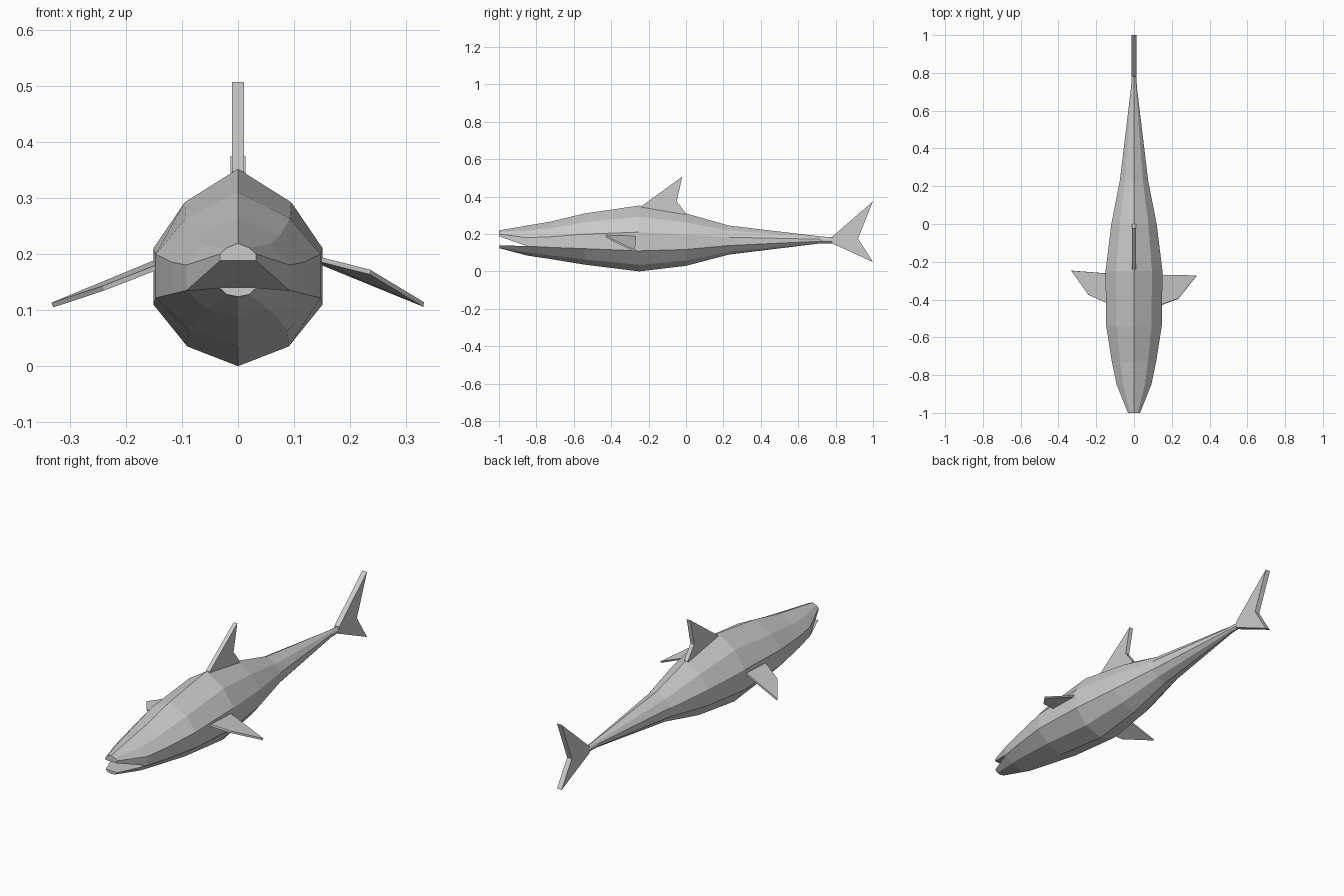
import bpy, bmesh
from mathutils import Vector

if "Cube" in bpy.data.objects:
    bpy.data.objects.remove(bpy.data.objects["Cube"])

# single skin colour
skin = bpy.data.materials.new("grey_skin")
skin.use_nodes = True
GREY = (0.6, 0.6, 0.6, 1)
skin.diffuse_color = GREY
skin.node_tree.nodes["Principled BSDF"].inputs["Base Color"].default_value = GREY


def finish(name, bm):
    bmesh.ops.recalc_face_normals(bm, faces=bm.faces)
    mesh = bpy.data.meshes.new(name)
    bm.to_mesh(mesh)
    bm.free()
    mesh.materials.append(skin)
    obj = bpy.data.objects.new(name, mesh)
    bpy.context.collection.objects.link(obj)
    return obj


def plate(name, outline, thickness):
    """Flat fin: an outline thickened evenly along its normal."""
    bm = bmesh.new()
    pts = [Vector(p) for p in outline]
    normal = (pts[1] - pts[0]).cross(pts[2] - pts[0]).normalized()
    a, b = ([bm.verts.new(p + normal * s * thickness / 2) for p in pts] for s in (-1, 1))
    bm.faces.new(a)
    bm.faces.new(b[::-1])
    for i in range(len(pts)):
        j = (i + 1) % len(pts)
        bm.faces.new((a[i], a[j], b[j], b[i]))
    return finish(name, bm)


# half section, top to bottom: (share of half width, share of height)
SECTION = [(0, 1), (.63, .83), (1, .597), (1, .3125), (.6, .1), (0, 0)]
# stations: y, top, bottom, half width
STATIONS = [(-.85, .245, .085, .092), (-.73, .265, .067, .117),
            (-.54, .31, .036, .147), (-.25, .352, 0, .151), (0, .31, .03, .12),
            (.23, .245, .09, .075), (.72, .187, .15, .016), (.79, .182, .15, .011)]


def loop_points(half):
    """Close a half section running top to bottom with its mirror image."""
    return half + [(-x, y, z) for x, y, z in half[-2:0:-1]]


# body: ten-sided loft
bm = bmesh.new()
rings = []
for y, top, bottom, width in STATIONS:
    half = [(u * width, y, bottom + v * (top - bottom)) for u, v in SECTION]
    rings.append([bm.verts.new(p) for p in loop_points(half)])
for a, b in zip(rings, rings[1:]):
    for i in range(10):
        j = (i + 1) % 10
        bm.faces.new((a[i], a[j], b[j], b[i]))
bm.faces.new(rings[-1])

# open jaws: two tips that meet at the mouth corners of the first ring
first = rings[0]
upper_half = [(.032, .188), (.032, .2), (.02, .211), (0, .219)]
lower_half = [(.033, .14), (.02, .128), (0, .124)]


def jaw(half, y, indices):
    pts = [(x, y, z) for x, z in half] + [(-x, y, z) for x, z in half[-2::-1]]
    tip = [bm.verts.new(p) for p in pts]
    base = [first[i] for i in indices]
    for i in range(len(tip)):
        j = (i + 1) % len(tip)
        bm.faces.new((tip[i], tip[j], base[j], base[i]))
    bm.faces.new(tip)


jaw(upper_half, -1, (3, 2, 1, 0, 9, 8, 7))
jaw(lower_half, -.997, (3, 4, 5, 6, 7))
finish("body", bm)

# dorsal and tail fins
plate("dorsal_fin", [(0, -.24, .347), (0, -.02, .507), (0, -.05, .375),
                     (0, 0, .31), (0, -.02, .28), (0, -.2, .3)], .021)
plate("tail_fin_upper", [(0, .78, .184), (0, 1, .375), (0, .92, .175), (0, .78, .165)], .026)
plate("tail_fin_lower", [(0, .78, .15), (0, 1, .05), (0, .92, .175), (0, .78, .165)], .026)

# side fins, tilted a little differently
plate("left_side_fin", [(.14, -.43, .192), (.235, -.395, .168),
                        (.331, -.274, .11), (.14, -.27, .188)], .009)
plate("right_side_fin", [(-.14, -.42, .178), (-.24, -.375, .139),
                         (-.331, -.247, .109), (-.14, -.262, .188)], .009)
